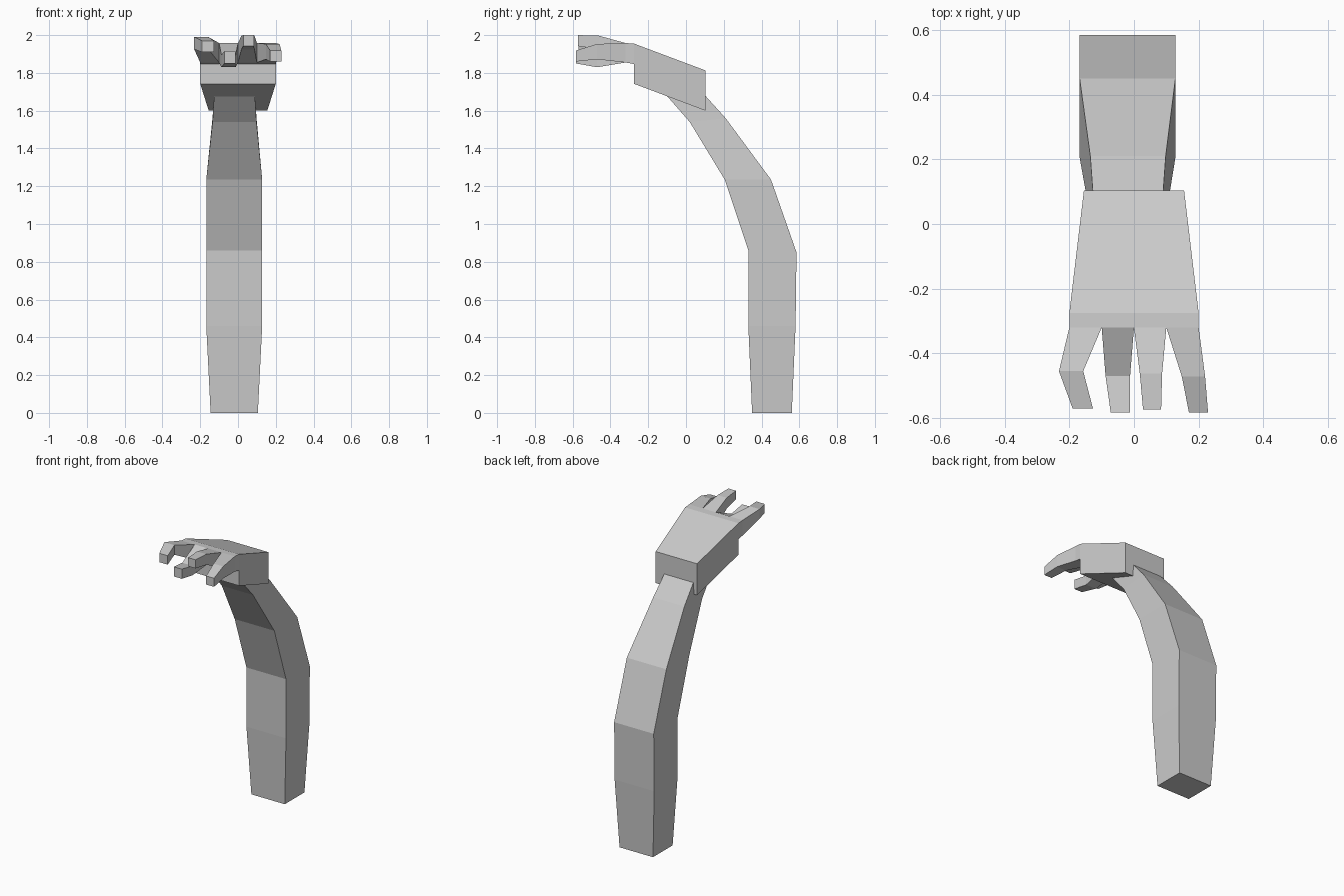
import bpy, bmesh


def loft(name, rings):
    """Box-like loft through rings of (x0, x1, (y, z) first edge, (y, z) second edge)."""
    bm = bmesh.new()
    loops = []
    for x0, x1, a, b in rings:
        loops.append([bm.verts.new(p) for p in
                      ((x0, *a), (x1, *a), (x1, *b), (x0, *b))])
    for p, q in zip(loops, loops[1:]):
        for i in range(4):
            j = (i + 1) % 4
            bm.faces.new((p[i], p[j], q[j], q[i]))
    bm.faces.new(loops[0])
    bm.faces.new(loops[-1])
    bmesh.ops.recalc_face_normals(bm, faces=bm.faces)
    mesh = bpy.data.meshes.new(name)
    bm.to_mesh(mesh)
    bm.free()
    obj = bpy.data.objects.new(name, mesh)
    bpy.context.collection.objects.link(obj)
    return obj


# Forearm: front edge and back edge of each section, bending toward the hand
loft("forearm", [
    (-0.145, 0.105, (0.35, 0.0), (0.56, 0.0)),
    (-0.168, 0.128, (0.33, 0.46), (0.58, 0.46)),
    (-0.168, 0.128, (0.33, 0.86), (0.585, 0.85)),
    (-0.168, 0.128, (0.205, 1.235), (0.45, 1.235)),
    (-0.135, 0.098, (0.02, 1.54), (0.21, 1.56)),
    (-0.125, 0.088, (-0.12, 1.70), (0.07, 1.715)),
])

# Palm: tapered slab, tilted up to the knuckles
loft("palm", [
    (-0.155, 0.155, (0.103, 1.60), (0.103, 1.813)),
    (-0.20, 0.20, (-0.275, 1.742), (-0.275, 1.955)),
])

# Fingers: (x0, x1, y, bottom z, top z) at the joint and at the tip
fingers = {
    "little_finger": ((-0.232, -0.157, -0.455, 1.925, 1.99),
                      (-0.19, -0.127, -0.57, 1.91, 1.97)),
    "ring_finger": ((-0.088, -0.012, -0.47, 1.83, 1.895),
                    (-0.072, -0.012, -0.583, 1.85, 1.915)),
    "middle_finger": ((0.018, 0.087, -0.462, 1.925, 1.997),
                      (0.028, 0.084, -0.573, 1.942, 2.0)),
    "index_finger": ((0.148, 0.22, -0.472, 1.872, 1.953),
                     (0.17, 0.229, -0.583, 1.86, 1.918)),
}
for i, (name, (joint, tip)) in enumerate(fingers.items()):
    x = -0.2 + 0.1 * i
    sections = [(x, x + 0.1, -0.275, 1.847, 1.955),
                (x, x + 0.1, -0.32, 1.855, 1.958), joint, tip]
    loft(name, [(x0, x1, (y, lo), (y, hi)) for x0, x1, y, lo, hi in sections])
